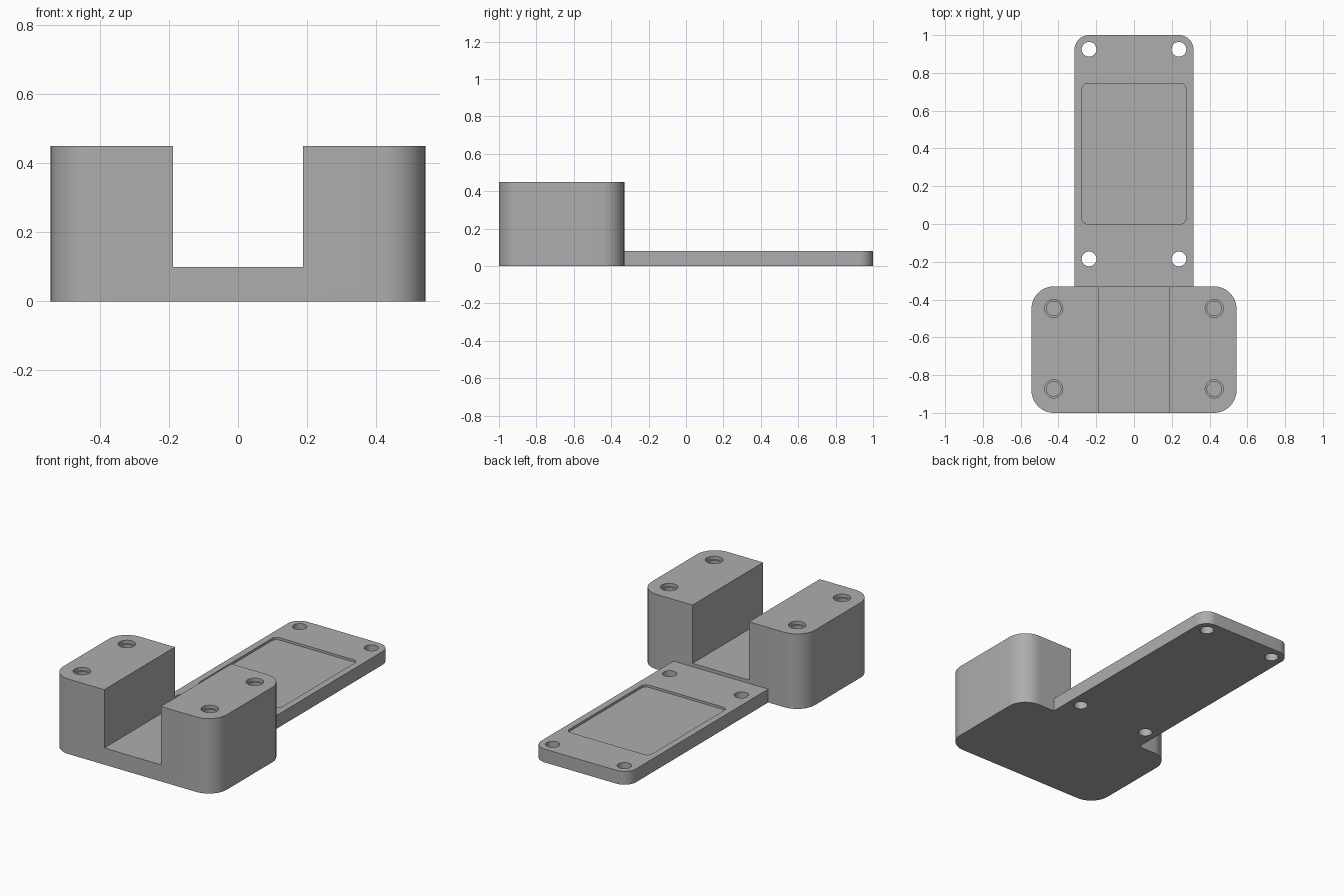
import bpy, bmesh, math

if "Cube" in bpy.data.objects:
    bpy.data.objects.remove(bpy.data.objects["Cube"])

grey = bpy.data.materials.new("plain grey")
grey.diffuse_color = (0.42, 0.42, 0.42, 1)
grey.use_nodes = True
grey.node_tree.nodes["Principled BSDF"].inputs["Base Color"].default_value = grey.diffuse_color


def rounded(x0, x1, y0, y1, radii, steps=12):
    """Rectangle outline; radii in order front-left, front-right, back-right, back-left."""
    pts = []
    corners = [(x0, y0, 1, 1), (x1, y0, -1, 1), (x1, y1, -1, -1), (x0, y1, 1, -1)]
    for i, ((x, y, sx, sy), r) in enumerate(zip(corners, radii)):
        if r == 0:
            pts.append((x, y))
            continue
        for k in range(steps + 1):
            a = math.pi + (i + k / steps) * math.pi / 2
            pts.append((x + sx * r + r * math.cos(a), y + sy * r + r * math.sin(a)))
    return pts


def circle(x, y, r, n=32):
    return [(x + r * math.cos(2 * math.pi * k / n), y + r * math.sin(2 * math.pi * k / n))
            for k in range(n)]


def prism(name, outline, z0, z1):
    bm = bmesh.new()
    face = bm.faces.new([bm.verts.new((x, y, z0)) for x, y in outline])
    top = bmesh.ops.extrude_face_region(bm, geom=[face])["geom"]
    bmesh.ops.translate(bm, vec=(0, 0, z1 - z0),
                        verts=[g for g in top if isinstance(g, bmesh.types.BMVert)])
    bmesh.ops.recalc_face_normals(bm, faces=bm.faces)
    mesh = bpy.data.meshes.new(name)
    bm.to_mesh(mesh)
    bm.free()
    ob = bpy.data.objects.new(name, mesh)
    bpy.context.collection.objects.link(ob)
    mesh.materials.append(grey)
    return ob


def cut(ob, outline, z0, z1):
    cutter = prism("cutter", outline, z0, z1)
    cutter.hide_render = True
    mod = ob.modifiers.new("cut", 'BOOLEAN')
    mod.operation, mod.solver, mod.object = 'DIFFERENCE', 'EXACT', cutter
    bpy.context.view_layer.objects.active = ob
    bpy.ops.object.modifier_apply(modifier=mod.name)
    bpy.data.objects.remove(cutter)


# Block with a channel between two posts
block = prism("channel_block", rounded(-0.543, 0.543, -1, -0.33, [0.12] * 4), 0, 0.45)
cut(block, rounded(-0.188, 0.188, -1.1, -0.2, [0] * 4), 0.10, 0.6)

# Blind stepped screw holes in the post tops
for x in (-0.425, 0.425):
    for y in (-0.873, -0.447):
        cut(block, circle(x, y, 0.048), 0.43, 0.5)
        cut(block, circle(x, y, 0.038), 0.20, 0.5)

# Flat plate with rounded back corners
plate = prism("mounting_plate", rounded(-0.315, 0.315, -0.33, 1, [0, 0, 0.077, 0.077]), 0, 0.08)

# Through holes and shallow rounded recess
for x in (-0.238, 0.238):
    for y in (-0.185, 0.925):
        cut(plate, circle(x, y, 0.039), -0.1, 0.2)
cut(plate, rounded(-0.275, 0.275, 0.0, 0.745, [0.03] * 4, 6), 0.066, 0.2)

# Smooth round corners, crisp edges
for ob in (block, plate):
    bpy.ops.object.select_all(action='DESELECT')
    ob.select_set(True)
    bpy.context.view_layer.objects.active = ob
    bpy.ops.object.shade_smooth_by_angle(angle=math.radians(30))
